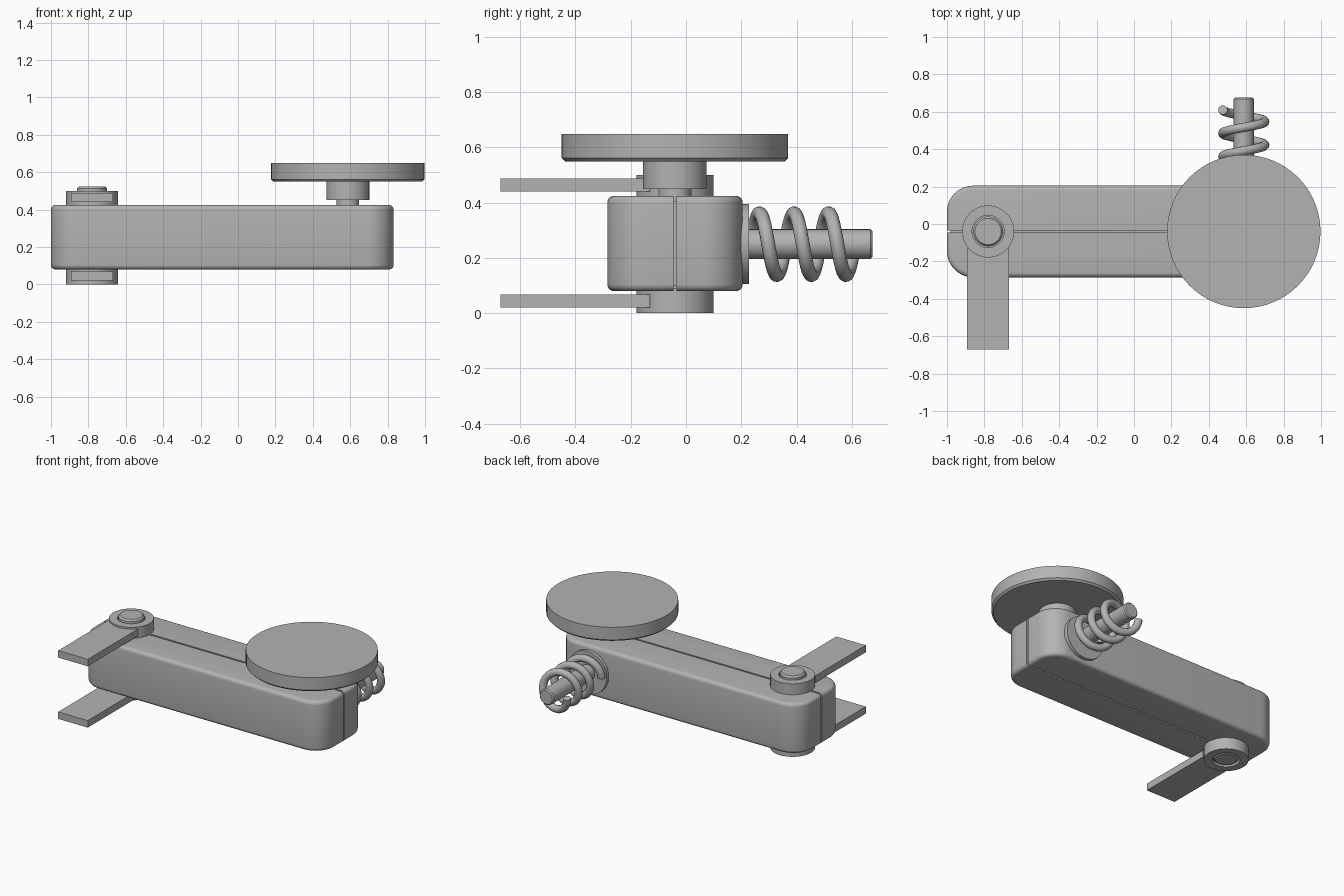
import bpy, bmesh, math
from mathutils import Matrix

if "Cube" in bpy.data.objects:
    bpy.data.objects.remove(bpy.data.objects["Cube"])

grey = bpy.data.materials.new("plain_grey")
grey.use_nodes = True
COLOR = (0.45, 0.45, 0.45, 1)
grey.diffuse_color = COLOR
grey.node_tree.nodes["Principled BSDF"].inputs["Base Color"].default_value = COLOR

SEAM = -0.04            # y of the split between the housing halves
PIVOT_X, WHEEL_X = -0.78, 0.587
LOW, HIGH = 0.08, 0.425  # housing bottom and top


def smooth(obj):
    bpy.ops.object.select_all(action="DESELECT")
    obj.select_set(True)
    bpy.context.view_layer.objects.active = obj
    bpy.ops.object.shade_smooth_by_angle(angle=math.radians(32))


def add_mesh(name, bm, location=(0, 0, 0), rounded=True):
    bmesh.ops.recalc_face_normals(bm, faces=bm.faces)
    mesh = bpy.data.meshes.new(name)
    bm.to_mesh(mesh)
    bm.free()
    mesh.materials.append(grey)
    obj = bpy.data.objects.new(name, mesh)
    obj.location = location
    bpy.context.collection.objects.link(obj)
    if rounded:
        smooth(obj)
    return obj


def lathe(name, profile, location, closed=False, along_y=False):
    """Turn a (radius, height) profile around its axis."""
    bm = bmesh.new()
    verts = [bm.verts.new((r, 0, h)) for r, h in profile]
    pairs = list(zip(verts, verts[1:]))
    if closed:
        pairs.append((verts[-1], verts[0]))
    edges = [bm.edges.new(p) for p in pairs]
    bmesh.ops.spin(bm, geom=verts + edges, cent=(0, 0, 0), axis=(0, 0, 1),
                   angle=math.tau, steps=64)
    bmesh.ops.remove_doubles(bm, verts=bm.verts, dist=0.0001)
    if along_y:
        bmesh.ops.rotate(bm, verts=bm.verts, matrix=Matrix.Rotation(-math.pi / 2, 3, "X"))
    return add_mesh(name, bm, location)


def box(lo, hi):
    bm = bmesh.new()
    bmesh.ops.create_cube(bm, size=1)
    for v in bm.verts:
        v.co = [b if c > 0 else a for c, a, b in zip(v.co, lo, hi)]
    return bm


# Housing: one rounded half, mirrored across the seam
GAP = 0.006
bm = box((-1, -0.245, LOW), (0.832, -GAP, HIGH))
corners = [e for e in bm.edges if all(v.co.y < -0.2 for v in e.verts)
           and abs(e.verts[0].co.z - e.verts[1].co.z) > 0.1]
bmesh.ops.bevel(bm, geom=corners, offset=0.14, segments=10, profile=0.5, affect="EDGES")
rim = [e for e in bm.edges if abs(e.verts[0].co.z - e.verts[1].co.z) < 0.001
       and not all(v.co.y > -GAP - 0.001 for v in e.verts)]
bmesh.ops.bevel(bm, geom=rim, offset=0.025, segments=5, profile=0.5, affect="EDGES")
housing = add_mesh("housing_halves", bm, (0, SEAM, 0))
mirror = housing.modifiers.new("mirror", "MIRROR")
mirror.use_axis = (False, True, False)

# Core closing the seam groove
add_mesh("housing_core", box((-0.98, SEAM - 0.02, LOW + 0.02),
                             (0.812, SEAM + 0.02, HIGH - 0.02)), rounded=False)

# Pivot collars and their flat arms, above and below the housing
for side, base, top, arm_z in (("upper", HIGH - 0.01, 0.5, 0.44),
                               ("lower", 0, LOW + 0.01, 0.02)):
    lathe(side + "_collar", [(0.086, base), (0.139, base), (0.139, top), (0.086, top)],
          (PIVOT_X, SEAM, 0), closed=True)
    add_mesh(side + "_arm", box((PIVOT_X - 0.112, -0.672, arm_z),
                                (PIVOT_X + 0.112, -0.13, arm_z + 0.048)), rounded=False)

# Pin through both collars
lathe("pivot_pin", [(0, 0.002), (0.068, 0.002), (0.08, 0.012),
                    (0.08, 0.512), (0.07, 0.523), (0, 0.523)], (PIVOT_X, SEAM, 0))

# Disc on a stepped hub
lathe("disc_neck", [(0, 0.4), (0.06, 0.4), (0.06, 0.46), (0, 0.46)], (WHEEL_X, SEAM, 0))
lathe("disc_hub", [(0, 0.45), (0.115, 0.45), (0.115, 0.56), (0, 0.56)], (WHEEL_X, SEAM, 0))
lathe("disc", [(0, 0.55), (0.398, 0.55), (0.41, 0.562), (0.41, 0.648), (0, 0.648)],
      (WHEEL_X, SEAM, 0))

# Rear flange and rod
ROD_Z = 0.25
lathe("rear_flange", [(0, 0.19), (0.145, 0.19), (0.145, 0.228), (0, 0.228)],
      (WHEEL_X, 0, ROD_Z), along_y=True)
lathe("rear_rod", [(0, 0.19), (0.054, 0.19), (0.054, 0.667), (0.046, 0.675), (0, 0.675)],
      (WHEEL_X, 0, ROD_Z), along_y=True)

# Coil spring around the rod
TURNS, STEPS, PITCH, COIL_R = 3, 40, 0.125, 0.112
curve = bpy.data.curves.new("spring", "CURVE")
curve.dimensions = "3D"
curve.bevel_depth = 0.025
curve.bevel_resolution = 4
curve.use_fill_caps = True
spline = curve.splines.new("POLY")
spline.points.add(TURNS * STEPS)
for i, point in enumerate(spline.points):
    a = math.tau * i / STEPS
    point.co = (-COIL_R * math.cos(a), 0.235 + PITCH * i / STEPS, COIL_R * math.sin(a), 1)
spring = bpy.data.objects.new("spring", curve)
spring.location = (WHEEL_X, 0, ROD_Z)
bpy.context.collection.objects.link(spring)
curve.materials.append(grey)
bpy.ops.object.select_all(action="DESELECT")
spring.select_set(True)
bpy.context.view_layer.objects.active = spring
bpy.ops.object.convert(target="MESH")
smooth(bpy.context.view_layer.objects.active)
